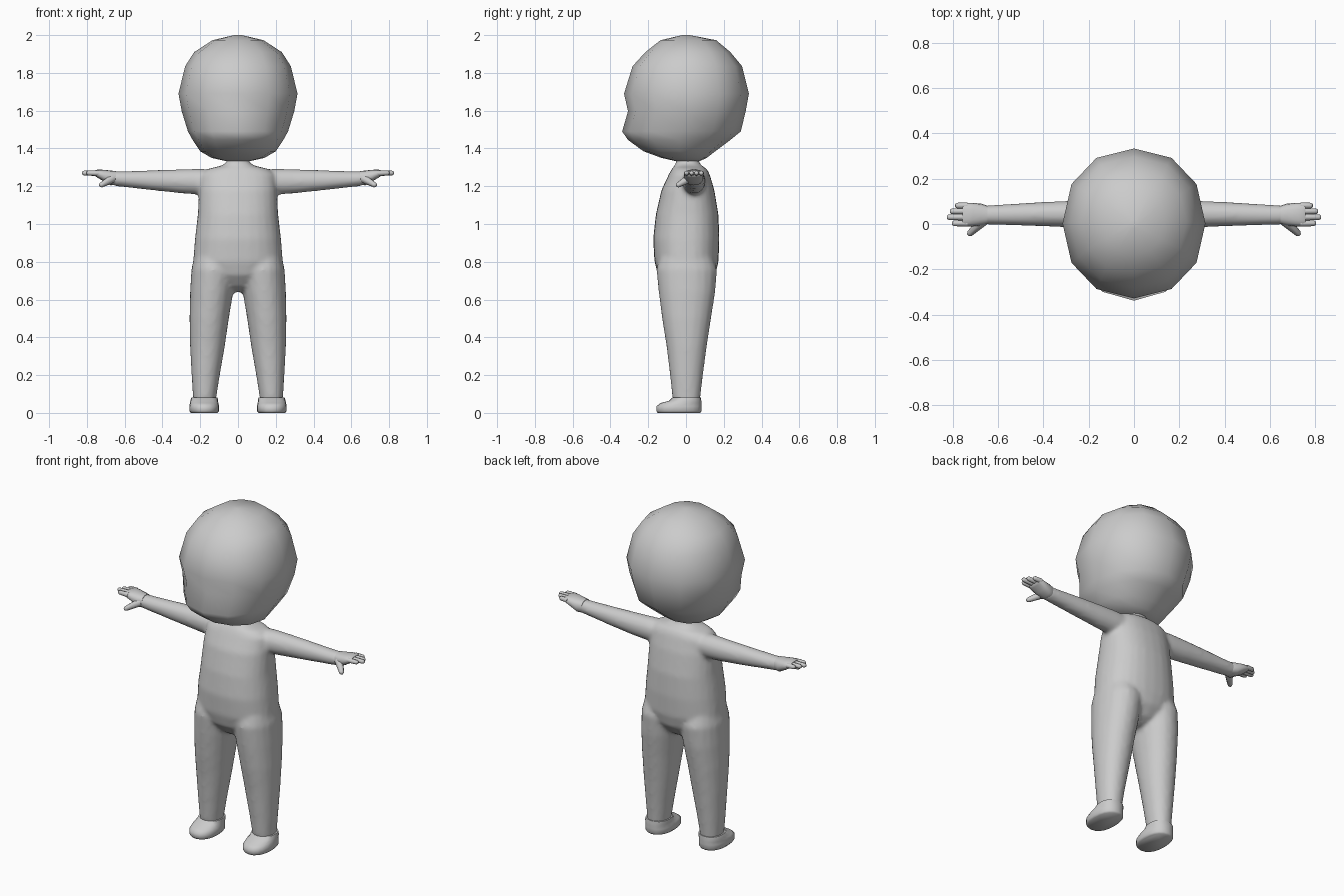
import bpy, bmesh, math
from mathutils import Vector

if "Cube" in bpy.data.objects:
    bpy.data.objects.remove(bpy.data.objects["Cube"])


def loft(bm, rings, axis='z', n=20, p=2.0, side=1):
    """Rings are (t, lo_a, hi_a, lo_b, hi_b): superellipse extents along an axis."""
    loops = []
    for t, a0, a1, b0, b1 in rings:
        loop = []
        for i in range(n):
            w = 2 * math.pi * i / n
            c, s = math.cos(w), math.sin(w)
            a = (a0 + a1) / 2 + (a1 - a0) / 2 * math.copysign(abs(c) ** (2 / p), c)
            b = (b0 + b1) / 2 + (b1 - b0) / 2 * math.copysign(abs(s) ** (2 / p), s)
            co = (a, b, t) if axis == 'z' else (t, a, b)
            loop.append(bm.verts.new((co[0] * side, co[1], co[2])))
        loops.append(loop)
    for l0, l1 in zip(loops, loops[1:]):
        for i in range(n):
            j = (i + 1) % n
            bm.faces.new((l0[i], l0[j], l1[j], l1[i]))
    bm.faces.new(loops[0])
    bm.faces.new(loops[-1])


def tube(bm, start, end, r0, r1, side=1, n=8):
    """Tapered finger with a rounded tip."""
    a, b = Vector(start), Vector(end)
    d = (b - a).normalized()
    u = d.cross(Vector((0, 0, 1))).normalized()
    v = d.cross(u)
    stations = [(a, r0), (b - d * r1 * 0.7, r1), (b, r1 * 0.55)]
    loops = []
    for c, r in stations:
        loop = []
        for i in range(n):
            w = 2 * math.pi * i / n
            q = c + u * r * math.cos(w) + v * r * math.sin(w)
            loop.append(bm.verts.new((q.x * side, q.y, q.z)))
        loops.append(loop)
    for l0, l1 in zip(loops, loops[1:]):
        for i in range(n):
            j = (i + 1) % n
            bm.faces.new((l0[i], l0[j], l1[j], l1[i]))
    bm.faces.new(loops[0])
    bm.faces.new(loops[-1])


def finish(bm, name, angle=60):
    bmesh.ops.recalc_face_normals(bm, faces=bm.faces[:])
    me = bpy.data.meshes.new(name)
    bm.to_mesh(me)
    bm.free()
    ob = bpy.data.objects.new(name, me)
    bpy.context.collection.objects.link(ob)
    bpy.ops.object.select_all(action='DESELECT')
    ob.select_set(True)
    bpy.context.view_layer.objects.active = ob
    bpy.ops.object.shade_smooth_by_angle(angle=math.radians(angle))
    return ob


# Head: faceted outline, smooth shading, protruding mouth area, tapered nape
bm = bmesh.new()
head = [(2.0, .02, -.02, .02), (1.973, .135, -.135, .16), (1.91, .232, -.215, .235),
        (1.835, .28, -.283, .297), (1.69, .315, -.328, .333), (1.597, .298, -.307, .316),
        (1.49, .265, -.338, .29), (1.445, .24, -.307, .235), (1.385, .2, -.225, .155),
        (1.35, .14, -.13, .11), (1.332, .06, -.05, .07)]
loft(bm, [(z, -x, x, y0, y1) for z, x, y0, y1 in head], n=12, p=2.15)
finish(bm, "head", 80)

# Body: torso with neck, legs and arms fused into one soft skin
bm = bmesh.new()
torso = [(1.37, .057, -.05, .065), (1.325, .06, -.052, .068), (1.308, .09, -.06, .085),
         (1.292, .16, -.075, .11), (1.265, .197, -.09, .125), (1.18, .206, -.13, .15),
         (1.05, .213, -.16, .172), (.92, .228, -.174, .177), (.8, .238, -.167, .172),
         (.73, .19, -.148, .155), (.67, .1, -.1, .11), (.64, .04, -.05, .06)]
loft(bm, [(z, -x, x, y0, y1) for z, x, y0, y1 in torso], n=28, p=2.3)
leg = [(.88, .05, .22, -.12, .12), (.76, .01, .247, -.157, .165), (.64, .025, .254, -.145, .155),
       (.5, .048, .257, -.127, .133), (.35, .07, .254, -.103, .11), (.2, .096, .246, -.085, .09),
       (.08, .115, .238, -.072, .076), (.04, .12, .235, -.06, .07)]
arm = [(.1, -.025, .105, 1.165, 1.285), (.2, -.022, .105, 1.155, 1.293),
       (.3, -.014, .102, 1.162, 1.29), (.45, -.009, .095, 1.178, 1.285),
       (.6, -.004, .085, 1.195, 1.28), (.67, -.002, .082, 1.203, 1.28)]
for s in (1, -1):
    loft(bm, leg, p=2.1, side=s)
    loft(bm, arm, axis='x', side=s)
body = finish(bm, "body")
rm = body.modifiers.new("fuse", 'REMESH')
rm.mode = 'VOXEL'
rm.voxel_size = 0.012
rm.use_smooth_shade = True
sm = body.modifiers.new("soften", 'SMOOTH')
sm.factor = 0.5
sm.iterations = 6

# Hands and shoes, one per side
palm = [(.645, .0, .08, 1.206, 1.28), (.675, -.008, .09, 1.205, 1.283),
        (.71, -.01, .093, 1.225, 1.287), (.745, -.01, .093, 1.246, 1.288),
        (.757, -.004, .088, 1.255, 1.283)]
fingers = [(.003, .802), (.03, .825), (.056, .812), (.081, .788)]
shoe = [(0, .108, .25, -.15, .075), (.01, .1, .258, -.157, .082), (.035, .1, .258, -.157, .082),
        (.052, .104, .254, -.135, .082), (.064, .106, .252, -.09, .081),
        (.082, .108, .246, -.073, .079)]
for s, label in ((1, "left"), (-1, "right")):
    bm = bmesh.new()
    loft(bm, palm, axis='x', n=16, p=2.4, side=s)
    for y, tip in fingers:
        tube(bm, (.735, y, 1.268), (tip, y, 1.27), .0145, .0125, s)
    tube(bm, (.665, .015, 1.24), (.73, -.048, 1.203), .024, .014, s)
    finish(bm, label + "_hand")
    bm = bmesh.new()
    loft(bm, shoe, n=20, p=2.3, side=s)
    finish(bm, label + "_shoe")
